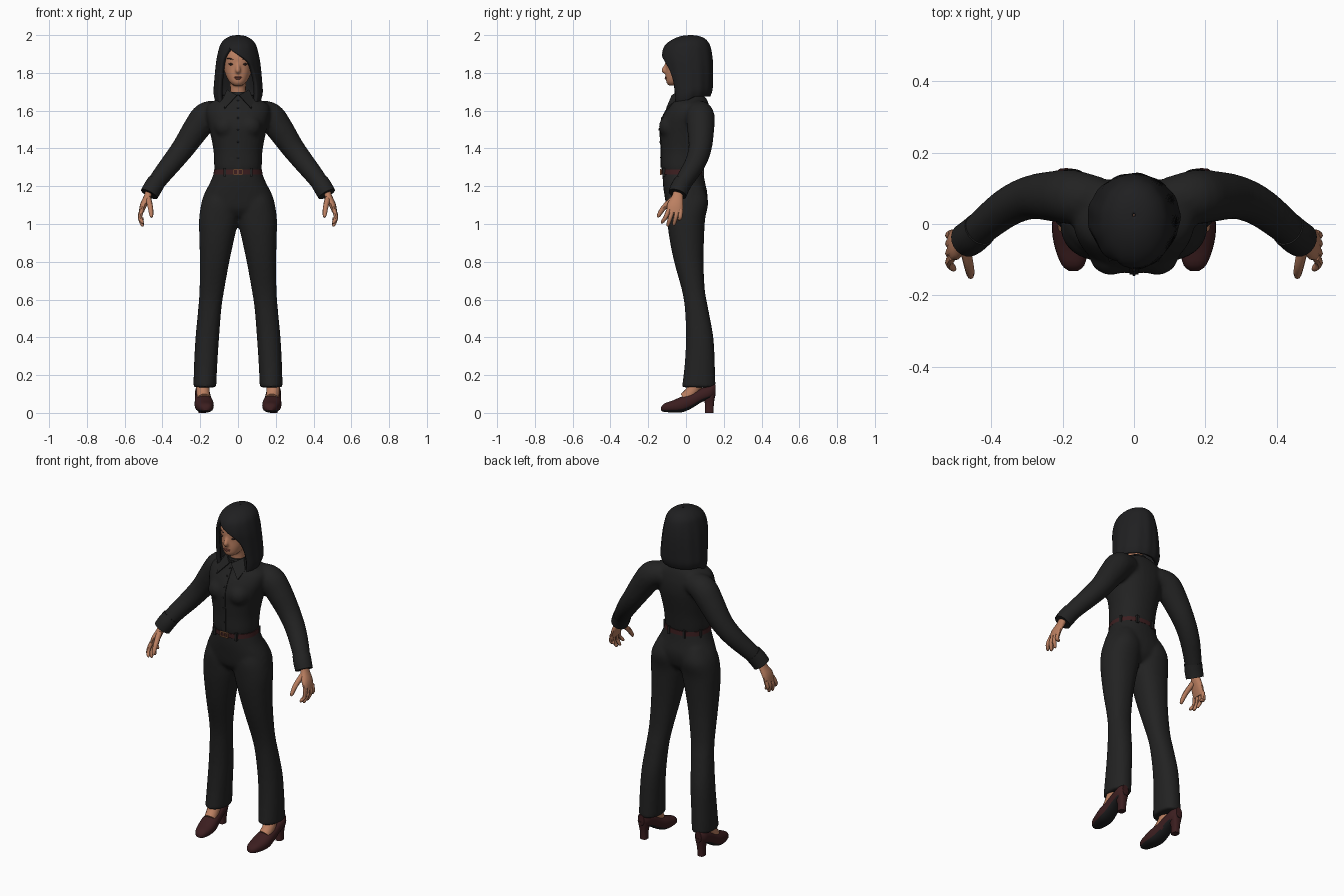
import bpy, bmesh, math
from mathutils import Vector

if "Cube" in bpy.data.objects:
    bpy.data.objects.remove(bpy.data.objects["Cube"])


def material(name, rgb):
    m = bpy.data.materials.new(name)
    m.diffuse_color = (*rgb, 1)
    m.use_nodes = True
    m.node_tree.nodes["Principled BSDF"].inputs["Base Color"].default_value = m.diffuse_color
    return m


SKIN = material("skin", (0.5, 0.215, 0.12))
CLOTH = material("black cloth", (0.016, 0.016, 0.016))
HAIR = material("black hair", (0.014, 0.014, 0.015))
LEATHER = material("maroon leather", (0.045, 0.013, 0.014))
SOLE = material("black sole", (0.012, 0.012, 0.013))
LIPS = material("lips", (0.33, 0.1, 0.07))
DARK = material("eye dark", (0.03, 0.015, 0.012))
METAL = material("buckle metal", (0.3, 0.13, 0.06))


def spline(pts, k=4):
    """Catmull-Rom interpolation of tuples."""
    out = []
    for i in range(len(pts) - 1):
        p0, p1, p2, p3 = (pts[max(i - 1, 0)], pts[i], pts[i + 1], pts[min(i + 2, len(pts) - 1)])
        for j in range(k):
            t = j / k
            out.append(tuple(0.5 * (2 * b + (c - a) * t + (2 * a - 5 * b + 4 * c - d) * t * t
                                    + (3 * b - a - 3 * c + d) * t ** 3)
                             for a, b, c, d in zip(p0, p1, p2, p3)))
    return out + [tuple(pts[-1])]


def oval(n, e=2.2):
    res = []
    for i in range(n):
        a = 2 * math.pi * i / n
        c, s = math.cos(a), math.sin(a)
        res.append((math.copysign(abs(c) ** (2 / e), c), math.copysign(abs(s) ** (2 / e), s)))
    return res


def loft(bm, rings):
    rows = [[bm.verts.new(p) for p in r] for r in rings]
    n = len(rows[0])
    for a, b in zip(rows, rows[1:]):
        for i in range(n):
            bm.faces.new((a[i], a[(i + 1) % n], b[(i + 1) % n], b[i]))
    bm.faces.new(rows[0][::-1])
    bm.faces.new(rows[-1])


def stack(bm, rows, s=1, n=28, k=4, e=2.2):
    """Horizontal sections (z, x0, x1, y0, y1), mirrored by s."""
    loft(bm, [[(s * ((x0 + x1) / 2 + (x1 - x0) / 2 * u), (y0 + y1) / 2 + (y1 - y0) / 2 * v, z)
               for u, v in oval(n, e)] for z, x0, x1, y0, y1 in spline(rows, k)])


def tube(bm, path, s=1, n=20, k=4):
    """Round sections (x, y, z, r) along a path."""
    pts = spline(path, k)
    rings = []
    for i, (x, y, z, r) in enumerate(pts):
        t = Vector(pts[min(i + 1, len(pts) - 1)][:3]) - Vector(pts[max(i - 1, 0)][:3])
        u = t.cross(Vector((0.1, 1, 0.05))).normalized()
        v = t.cross(u).normalized()
        ring = [Vector((x, y, z)) + (u * a + v * b) * r for a, b in oval(n, 2)]
        rings.append([(s * p.x, p.y, p.z) for p in ring])
    loft(bm, rings)


def ball(bm, c, r):
    new = bmesh.ops.create_uvsphere(bm, u_segments=14, v_segments=8, radius=1)["verts"]
    for v in new:
        v.co = Vector(c) + Vector(v.co[i] * r[i] for i in range(3))


def box(bm, c, size):
    for v in bmesh.ops.create_cube(bm, size=1)["verts"]:
        v.co = Vector(c) + Vector(v.co[i] * size[i] for i in range(3))


def finish(bm, name, *mats, remesh=0, angle=45):
    bmesh.ops.recalc_face_normals(bm, faces=bm.faces)
    me = bpy.data.meshes.new(name)
    bm.to_mesh(me)
    bm.free()
    for m in mats:
        me.materials.append(m)
    ob = bpy.data.objects.new(name, me)
    bpy.context.collection.objects.link(ob)
    bpy.context.view_layer.objects.active = ob
    bpy.ops.object.select_all(action='DESELECT')
    ob.select_set(True)
    bpy.ops.object.shade_smooth_by_angle(angle=math.radians(angle))
    if remesh:  # fuse overlapping volumes into one soft surface
        r = ob.modifiers.new("fuse", 'REMESH')
        r.mode, r.voxel_size, r.use_smooth_shade = 'VOXEL', remesh, True
        m = ob.modifiers.new("soften", 'SMOOTH')
        m.factor, m.iterations = 0.5, 6
    return ob


SIDES = (1, -1)
new = bmesh.new

# Shirt: torso, sleeves and bust fused
TORSO = [(1.265, .118, -.12, .085), (1.3, .126, -.131, .093), (1.38, .129, -.131, .106),
         (1.46, .143, -.136, .122), (1.52, .157, -.138, .132), (1.58, .17, -.118, .132),
         (1.63, .162, -.088, .122), (1.665, .105, -.068, .108), (1.69, .062, -.055, .082)]
ARM = [(.09, .07, 1.592, .06), (.165, .075, 1.572, .076), (.22, .078, 1.505, .072),
       (.288, .075, 1.405, .062), (.35, .05, 1.325, .056), (.41, .005, 1.25, .05),
       (.452, -.033, 1.19, .045), (.466, -.042, 1.167, .044)]
bm = new()
stack(bm, [(z, -w, w, a, b) for z, w, a, b in TORSO])
for s in SIDES:
    tube(bm, ARM, s)
    ball(bm, (s * .065, -.085, 1.515), (.062, .06, .062))
finish(bm, "shirt", CLOTH, remesh=.01)

# Cuffs
bm = new()
for s in SIDES:
    tube(bm, [(.432, -.015, 1.222, .049), (.452, -.033, 1.19, .05), (.47, -.045, 1.158, .049)], s)
finish(bm, "cuffs", CLOTH)

# Collar band and pointed flaps
bm = new()
stack(bm, [(1.66, -.068, .068, -.062, .09), (1.7, -.055, .055, -.05, .075)], k=1)
for s in SIDES:
    flap = [(.006, -.068, 1.682), (.058, -.02, 1.712), (.085, -.045, 1.655), (.07, -.098, 1.612)]
    front = [bm.verts.new((s * x, y - .008, z)) for x, y, z in flap]
    back = [bm.verts.new((s * x, y + .012, z - .004)) for x, y, z in flap]
    bm.faces.new(front)
    bm.faces.new(back[::-1])
    for i in range(4):
        j = (i + 1) % 4
        bm.faces.new((front[j], front[i], back[i], back[j]))
finish(bm, "collar", CLOTH, angle=30)

# Placket and buttons down the front
bm = new()
line = spline([(z, a) for z, w, a, b in TORSO if z > 1.28], 3)
loft(bm, [[(-.012, y + .01, z), (.012, y + .01, z), (.012, y - .003, z), (-.012, y - .003, z)]
          for z, y in line])
for z, y in line[2::3]:
    ball(bm, (0, y - .004, z), (.005, .003, .005))
finish(bm, "placket", CLOTH, angle=30)

# Trousers: pelvis and flared legs fused
LEG = [(.135, .115, .236, -.022, .157), (.25, .11, .233, -.008, .153), (.4, .1, .225, 0, .145),
       (.55, .088, .211, -.006, .118), (.65, .073, .204, -.022, .1), (.8, .046, .202, -.063, .093),
       (.93, .018, .205, -.089, .096), (1.03, -.004, .206, -.1, .102),
       (1.12, -.002, .19, -.102, .118), (1.2, .02, .15, -.08, .09)]
bm = new()
stack(bm, [(1.04, -.16, .16, -.07, .07), (1.08, -.197, .197, -.1, .1), (1.15, -.183, .183, -.114, .114),
           (1.22, -.148, .148, -.123, .101), (1.285, -.122, .122, -.124, .09)])
for s in SIDES:
    stack(bm, LEG, s)
finish(bm, "trousers", CLOTH, remesh=.01)

# Belt, loops and buckle
bm = new()
stack(bm, [(1.262, -.13, .13, -.131, .095), (1.288, -.127, .127, -.131, .094)], n=40, k=1)
finish(bm, "belt", LEATHER)
bm = new()
for s in SIDES:
    for x, y in ((.07, -.118), (.118, .03), (.05, .089)):
        box(bm, (s * x, y, 1.274), (.014, .014, .045))
finish(bm, "belt_loops", CLOTH)
bm = new()
for z in (1.262, 1.288):
    box(bm, (0, -.133, z), (.05, .009, .005))
for x in (-.024, 0, .024):
    box(bm, (x, -.133, 1.275), (.005, .009, .028))
finish(bm, "buckle", METAL)

# Hands with fingers and thumb
bm = new()
for s in SIDES:
    stack(bm, [(1.19, .445, .485, -.062, -.018), (1.15, .457, .498, -.075, -.016),
               (1.105, .478, .518, -.1, -.014), (1.06, .5, .525, -.102, -.018)], s, n=14, k=3)
    for y, ty, tz in ((-.092, -.125, 1.003), (-.07, -.095, .988), (-.047, -.063, .992), (-.027, -.036, 1.018)):
        tube(bm, [(.51, y, 1.075, .012), (.519, (y + ty) / 2, 1.035, .0115),
                  (.507, ty, tz + .008, .009), (.504, ty, tz, .004)], s, n=8, k=3)
    tube(bm, [(.475, -.065, 1.135, .016), (.464, -.115, 1.09, .014), (.459, -.142, 1.05, .011),
              (.458, -.15, 1.035, .005)], s, n=8, k=3)
finish(bm, "hands", SKIN)

# Feet in the shoe openings
bm = new()
for s in SIDES:
    tube(bm, [(.181, -.005, .075, .034), (.185, .03, .11, .035), (.188, .07, .18, .036)], s, n=16)
finish(bm, "feet", SKIN)

# Heeled shoes with dark undersides
SHOE = [(-.132, .170, .012, .012, .03), (-.115, .171, .032, .005, .05), (-.07, .175, .046, .002, .066),
        (-.02, .18, .05, .003, .088), (.03, .184, .044, .024, .106), (.08, .187, .04, .055, .13),
        (.13, .19, .036, .075, .15), (.155, .19, .02, .09, .15)]
bm = new()
for s in SIDES:
    loft(bm, [[(s * (cx + w * u), y, (a + b) / 2 + (b - a) / 2 * v) for u, v in oval(22, 2.4)]
              for y, cx, w, a, b in spline(SHOE, 3)])
bmesh.ops.recalc_face_normals(bm, faces=bm.faces)
for f in bm.faces:
    f.normal_update()
    f.material_index = int(f.normal.z < -.6)
finish(bm, "shoes", LEATHER, SOLE)
bm = new()
for s in SIDES:
    stack(bm, [(0, .17, .21, .1, .145), (.05, .169, .211, .1, .148), (.11, .157, .223, .082, .157)], s, n=16, e=3)
finish(bm, "heels", LEATHER)

# Head and neck, with nose
bm = new()
stack(bm, [(1.733, -.022, .022, -.092, -.04), (1.75, -.044, .044, -.104, 0), (1.785, -.064, .064, -.108, .06),
           (1.83, -.078, .078, -.106, .095), (1.88, -.085, .085, -.108, .105), (1.93, -.076, .076, -.092, .095),
           (1.965, -.045, .045, -.05, .06)])
stack(bm, [(1.63, -.05, .05, -.04, .06), (1.69, -.042, .042, -.042, .05), (1.77, -.042, .042, -.05, .05)])
tube(bm, [(0, -.1, 1.86, .006), (0, -.11, 1.835, .009), (0, -.117, 1.813, .014), (0, -.108, 1.802, .009)], n=12)
finish(bm, "head", SKIN, remesh=.006)

# Face details
bm = new()
for s in SIDES:
    ball(bm, (s * .036, -.097, 1.846), (.015, .006, .006))
    for i in range(4):
        ball(bm, (s * (.024 + .009 * i), -.1 + .0035 * i, 1.87 + .003 * min(i, 2)), (.009, .006, .003))
finish(bm, "eyes_and_brows", DARK)
bm = new()
ball(bm, (0, -.105, 1.777), (.023, .007, .004))
ball(bm, (0, -.105, 1.77), (.018, .008, .005))
finish(bm, "lips", LIPS)

# Bobbed hair: shell with an off-centre opening (z, half width, front, back, opening angles)
BOB = [(2.0, .004, .02, .03, -28, -28), (1.996, .035, -.02, .065, -28, -28), (1.983, .064, -.06, .098, -28, -28),
       (1.96, .088, -.097, .12, -28, -28), (1.93, .101, -.12, .132, -29, -27), (1.88, .113, -.128, .14, -42, 14),
       (1.83, .12, -.122, .143, -48, 40), (1.77, .126, -.112, .143, -51, 50), (1.71, .13, -.1, .14, -50, 50),
       (1.675, .122, -.088, .128, -47, 47)]
bm = new()
rows, N = [], 72
for z, w, yf, yb, lo, hi in spline(BOB, 4):
    row = []
    for i in range(N + 1):
        a = math.radians(max(hi, lo) + (lo + 360 - max(hi, lo)) * i / N)
        g = 1 + .01 * math.sin(a * 13) * min(1, (2 - z) * 8)
        drop = .055 * max(0, math.cos(a) + .25) * max(0, (1.85 - z) / .17)
        row.append(bm.verts.new((w * g * math.sin(a), (yf + yb) / 2 - (yb - yf) / 2 * g * math.cos(a), z - drop)))
    rows.append(row)
for a, b in zip(rows, rows[1:]):
    for i in range(N):
        bm.faces.new((a[i], b[i], b[i + 1], a[i + 1]))
bmesh.ops.remove_doubles(bm, verts=bm.verts, dist=.0004)
hair = finish(bm, "hair", HAIR, angle=60)
outward = sum(p.normal.dot(p.center - Vector((0, .01, 1.82))) for p in hair.data.polygons)
shell = hair.modifiers.new("thickness", 'SOLIDIFY')
shell.thickness, shell.offset = .022, -1 if outward > 0 else 1
